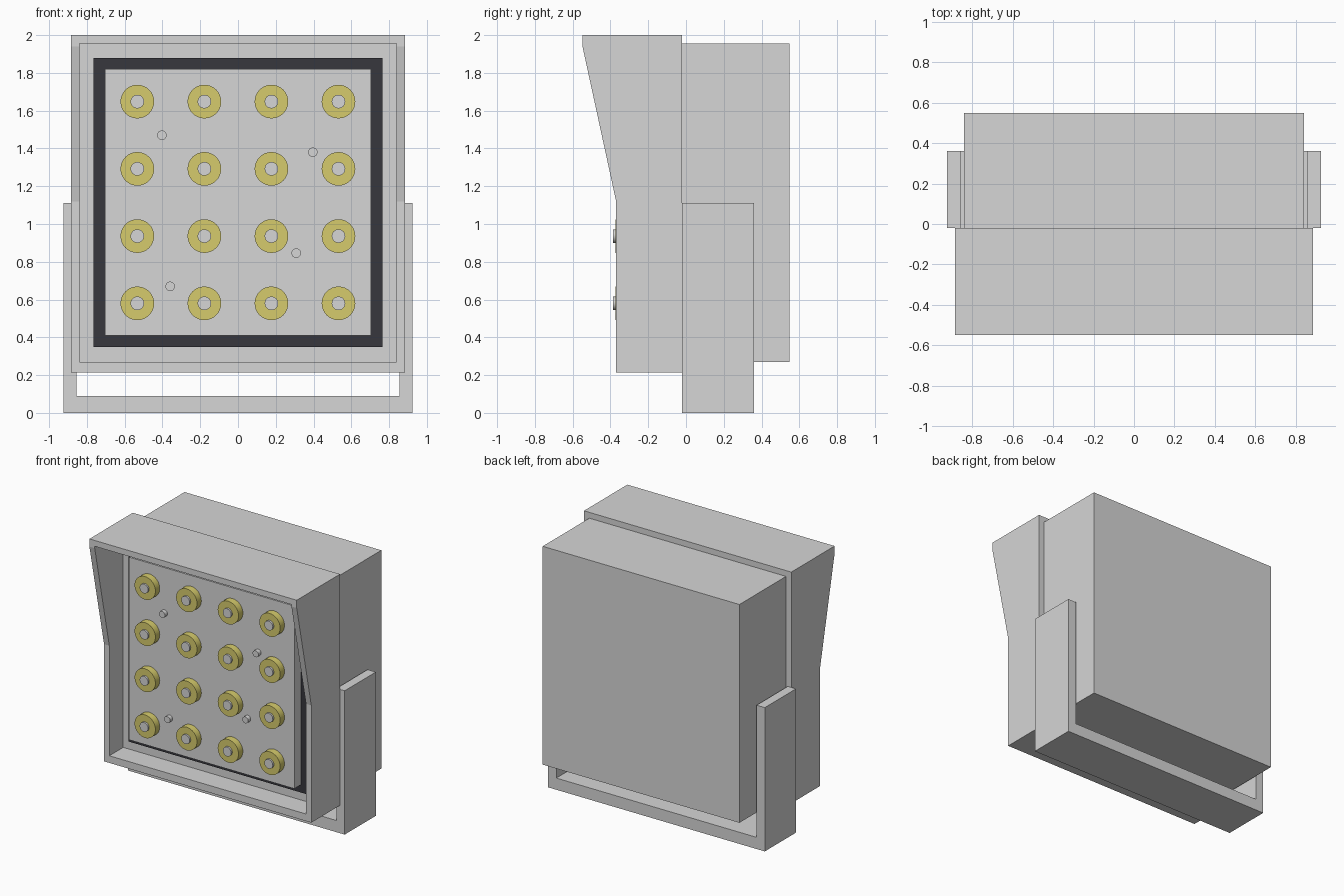
import bpy, bmesh, math

if "Cube" in bpy.data.objects:
    bpy.data.objects.remove(bpy.data.objects["Cube"])


def material(name, color):
    m = bpy.data.materials.new(name)
    m.diffuse_color = (*color, 1)
    m.use_nodes = True
    m.node_tree.nodes["Principled BSDF"].inputs["Base Color"].default_value = m.diffuse_color
    return m


GREY = material("light_grey", (0.67, 0.67, 0.67))
DARK = material("dark_rubber", (0.038, 0.038, 0.048))
YELLOW = material("pale_yellow", (0.67, 0.60, 0.15))


def finish(name, bm, mat):
    bmesh.ops.recalc_face_normals(bm, faces=bm.faces)
    me = bpy.data.meshes.new(name)
    bm.to_mesh(me)
    bm.free()
    me.materials.append(mat)
    ob = bpy.data.objects.new(name, me)
    bpy.context.collection.objects.link(ob)
    return ob


def prism(name, pts, axis, lo, hi, mat):
    """Extrude a closed profile along x (points are y, z) or y (points are x, z)."""
    bm = bmesh.new()
    place = (lambda p, d: (d, *p)) if axis == "x" else (lambda p, d: (p[0], d, p[1]))
    face = bm.faces.new([bm.verts.new(place(p, lo)) for p in pts])
    out = bmesh.ops.extrude_face_region(bm, geom=[face])
    verts = [g for g in out["geom"] if isinstance(g, bmesh.types.BMVert)]
    step = (hi - lo, 0, 0) if axis == "x" else (0, hi - lo, 0)
    bmesh.ops.translate(bm, verts=verts, vec=step)
    return finish(name, bm, mat)


def box(name, half_x, y0, y1, z0, z1, mat):
    pts = [(-half_x, z0), (half_x, z0), (half_x, z1), (-half_x, z1)]
    return prism(name, pts, "y", y0, y1, mat)


def disc(name, x, z, r, y0, y1, mat, sides=32):
    pts = [(x + r * math.cos(2 * math.pi * i / sides),
            z + r * math.sin(2 * math.pi * i / sides)) for i in range(sides)]
    ob = prism(name, pts, "y", y0, y1, mat)
    bpy.ops.object.select_all(action="DESELECT")
    ob.select_set(True)
    bpy.context.view_layer.objects.active = ob
    bpy.ops.object.shade_smooth_by_angle(angle=math.radians(30))
    return ob


# Hood: slanted side profile, hollowed from front to back
hood = prism("hood", [(-0.02, 0.215), (-0.37, 0.215), (-0.37, 1.12),
                      (-0.548, 1.94), (-0.548, 2.0), (-0.02, 2.0)],
             "x", -0.885, 0.885, GREY)
cutter = box("hood_cutter", 0.84, -1, 1, 0.27, 1.955, GREY)
cut = hood.modifiers.new("hollow", "BOOLEAN")
cut.operation = "DIFFERENCE"
cut.solver = "EXACT"
cut.object = cutter
bpy.context.view_layer.objects.active = hood
bpy.ops.object.modifier_apply(modifier=cut.name)
bpy.data.objects.remove(cutter)

# Housing, dark seal and front plate
box("housing", 0.84, -0.20, 0.548, 0.27, 1.955, GREY)
box("seal", 0.765, -0.24, -0.20, 0.35, 1.88, DARK)
box("front_plate", 0.705, -0.32, -0.24, 0.41, 1.82, GREY)

# U-shaped mounting bracket
prism("bracket", [(-0.925, 0), (0.925, 0), (0.925, 1.11), (0.855, 1.11),
                  (0.855, 0.09), (-0.855, 0.09), (-0.855, 1.11), (-0.925, 1.11)],
      "y", -0.02, 0.36, GREY)

# Grid of contacts: yellow collar with a grey pin
for row in range(4):
    for col in range(4):
        x, z = -0.533 + 0.355 * col, 0.58 + 0.356 * row
        disc("collar", x, z, 0.089, -0.373, -0.32, YELLOW)
        disc("pin", x, z, 0.036, -0.387, -0.373, GREY, 24)

# Small studs between the contacts
for x, z in [(-0.403, 1.47), (0.396, 1.38), (0.308, 0.846), (-0.359, 0.67)]:
    disc("stud", x, z, 0.025, -0.352, -0.32, GREY, 24)
